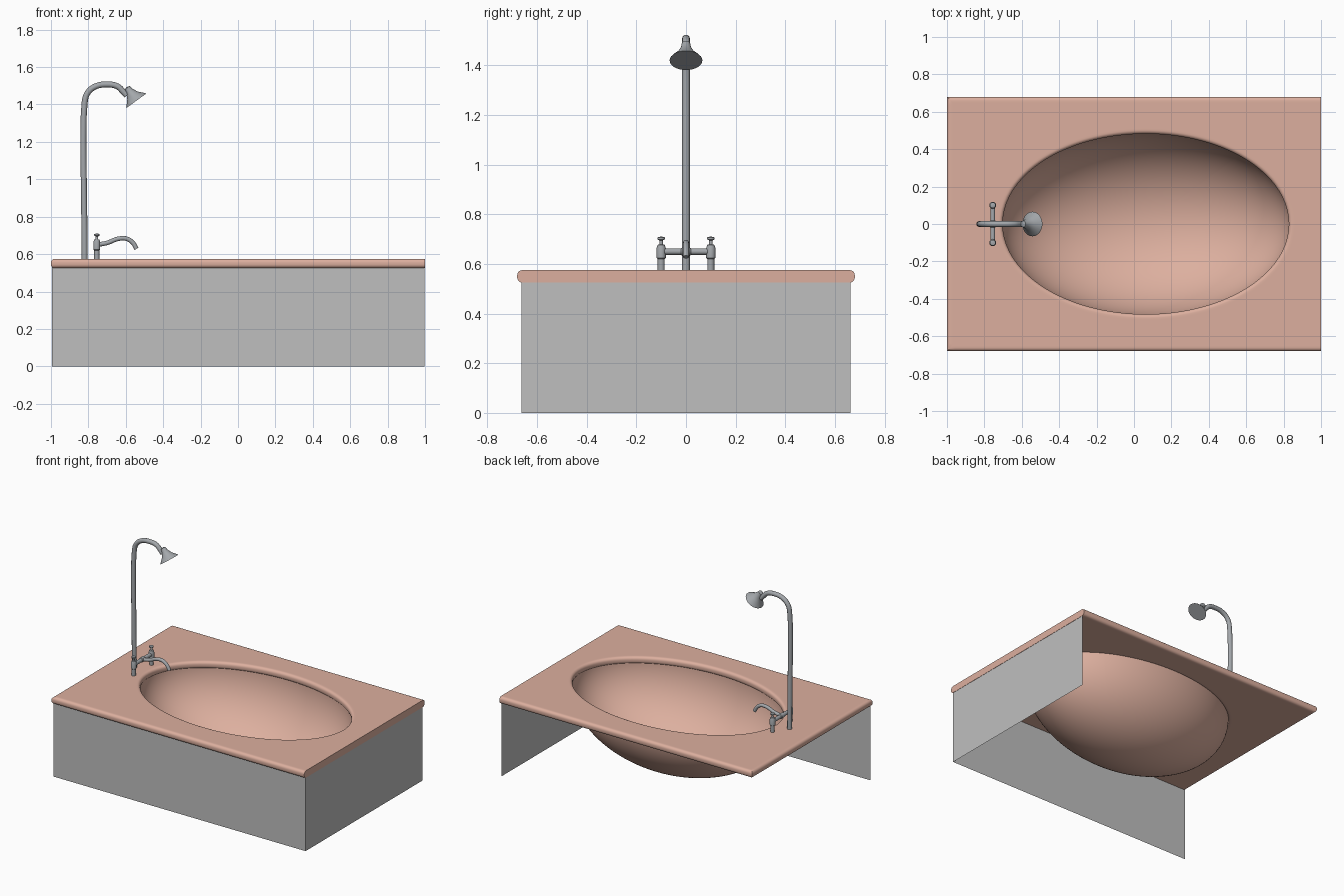
import bpy, bmesh, math
from mathutils import Vector

if "Cube" in bpy.data.objects:
    bpy.data.objects.remove(bpy.data.objects["Cube"])


def material(name, rgb):
    m = bpy.data.materials.new(name)
    m.diffuse_color = (*rgb, 1)
    m.use_nodes = True
    m.node_tree.nodes["Principled BSDF"].inputs["Base Color"].default_value = m.diffuse_color
    return m


PINK = material("pink enamel", (0.72, 0.43, 0.345))
GREY = material("grey panel", (0.52, 0.52, 0.52))
METAL = material("dull metal", (0.37, 0.39, 0.41))


def finish(name, mesh, mat, angle=35):
    mesh.materials.clear()
    mesh.materials.append(mat)
    mesh.shade_smooth()
    mesh.set_sharp_from_angle(angle=math.radians(angle))
    ob = bpy.data.objects.new(name, mesh)
    bpy.context.collection.objects.link(ob)
    return ob


def skin(name, rings, mat, close=False, fix=True, angle=35):
    """Bridge equal-length rings of points into a surface."""
    bm = bmesh.new()
    vs = [[bm.verts.new(p) for p in r] for r in rings]
    n = len(vs[0])
    pairs = list(zip(vs, vs[1:])) + ([(vs[-1], vs[0])] if close else [])
    for a, b in pairs:
        for i in range(n):
            j = (i + 1) % n
            bm.faces.new((a[i], a[j], b[j], b[i]))
    bmesh.ops.remove_doubles(bm, verts=bm.verts, dist=1e-5)
    if fix:
        bmesh.ops.recalc_face_normals(bm, faces=bm.faces)
    me = bpy.data.meshes.new(name)
    bm.to_mesh(me)
    bm.free()
    return finish(name, me, mat, angle)


def lathe(name, profile, base, axis, mat, n=20):
    q = Vector((0, 0, 1)).rotation_difference(Vector(axis))
    rings = [[Vector(base) + q @ Vector((r * math.cos(2 * math.pi * i / n),
                                         r * math.sin(2 * math.pi * i / n), h))
              for i in range(n)] for r, h in profile]
    return skin(name, rings, mat)


def tube(name, path, radius, mat):
    cu = bpy.data.curves.new(name, 'CURVE')
    cu.dimensions = '3D'
    cu.bevel_depth = radius
    cu.bevel_resolution = 4
    cu.resolution_u = 6
    cu.use_fill_caps = True
    sp = cu.splines.new('BEZIER')
    sp.bezier_points.add(len(path) - 1)
    for bp, (x, z) in zip(sp.bezier_points, path):
        bp.co = (x, 0, z)
        bp.handle_left_type = bp.handle_right_type = 'AUTO'
    tmp = bpy.data.objects.new(name + "_path", cu)
    bpy.context.collection.objects.link(tmp)
    dg = bpy.context.evaluated_depsgraph_get()
    me = bpy.data.meshes.new_from_object(tmp.evaluated_get(dg))
    bpy.data.objects.remove(tmp)
    return finish(name, me, mat, 50)


# Deck: rounded slab (square-cut on the right end) with an oval opening
CX, HA, HB, HY = 0.063, 0.775, 0.492, 0.68
Z0, Z1, R = 0.525, 0.575, 0.02
angles = [2 * math.pi * i / 128 for i in range(128)]
angles += [math.atan2(y, x - CX) % (2 * math.pi) for x in (-1, 1) for y in (-HY, HY)]
angles.sort()


def outer(inset, z):
    pts = []
    for a in angles:
        c, s = math.cos(a), math.sin(a)
        tx = ((1 if c > 0 else -1) - CX) / c if abs(c) > 1e-9 else 1e9
        ty = HY / abs(s) if abs(s) > 1e-9 else 1e9
        t = min(tx, ty)
        x, y = max(CX + c * t, -1 + inset), s * t
        pts.append((x, max(-HY + inset, min(HY - inset, y)), z))
    return pts


def oval(grow, z, a0=HA, b0=HB):
    a0, b0 = a0 + grow, b0 + grow
    pts = []
    for a in angles:
        c, s = math.cos(a), math.sin(a)
        t = 1 / math.sqrt((c / a0) ** 2 + (s / b0) ** 2)
        pts.append((CX + c * t, s * t, z))
    return pts


edge = [(0.03, Z1)]
for zc, start in ((Z1 - R, 90), (Z0 + R, 0)):
    for k in range(6):
        a = math.radians(start - 18 * k)
        edge.append((R - R * math.cos(a), zc + R * math.sin(a)))
edge.append((0.03, Z0))
rings = [outer(i, z) for i, z in edge] + [oval(i - 0.01, z) for i, z in reversed(edge)]
skin("deck", rings, PINK, close=True)

# Basin: half ellipsoid hung under the lip of the opening
DEPTH, TOP = 0.48, 0.54
basin = []
for k in range(33):
    a = math.pi / 2 * k / 32
    f = max(math.cos(a), 1e-7)
    basin.append(oval(0, TOP - DEPTH * math.sin(a), 0.773 * f, 0.49 * f))
skin("basin", basin, PINK)


# Side panels: only the front and the right side are closed
def panel(name, p, q):
    me = bpy.data.meshes.new(name)
    me.from_pydata([(*p, 0), (*q, 0), (*q, 0.53), (*p, 0.53)], [], [(0, 1, 2, 3)])
    finish(name, me, GREY)


panel("front_panel", (-0.995, -0.662), (0.998, -0.662))
panel("right_panel", (0.998, -0.662), (0.998, 0.662))

# Shower pipe and head
tube("shower_pipe", [(-0.82, 0.56), (-0.82, 1.41), (-0.805, 1.46), (-0.765, 1.495),
                     (-0.70, 1.507), (-0.645, 1.497), (-0.615, 1.47), (-0.595, 1.448)],
     0.016, METAL)
lathe("shower_head", [(0, -0.09), (0.017, -0.085), (0.02, -0.065), (0.035, -0.035),
                      (0.06, -0.008), (0.066, 0), (0, 0)],
      (-0.543, 0, 1.42), (0.59, 0, -0.81), METAL, 28)

# Mixer: two taps, cross bar and spout
TX = -0.755
for side, y in (("front", -0.1), ("back", 0.1)):
    lathe(side + "_tap", [(0, 0), (0.014, 0), (0.014, 0.055), (0.0185, 0.06),
                          (0.0185, 0.1), (0.014, 0.112), (0.007, 0.114), (0.007, 0.13),
                          (0.015, 0.134), (0.015, 0.142), (0, 0.146)],
          (TX, y, 0.565), (0, 0, 1), METAL)
lathe("cross_bar", [(0, -0.1), (0.013, -0.1), (0.013, -0.02), (0.017, -0.015),
                    (0.017, 0.015), (0.013, 0.02), (0.013, 0.1), (0, 0.1)],
      (TX, 0, 0.65), (0, 1, 0), METAL)
tube("spout", [(TX, 0.65), (-0.70, 0.66), (-0.64, 0.682), (-0.595, 0.682),
               (-0.562, 0.66), (-0.543, 0.628)], 0.012, METAL)
